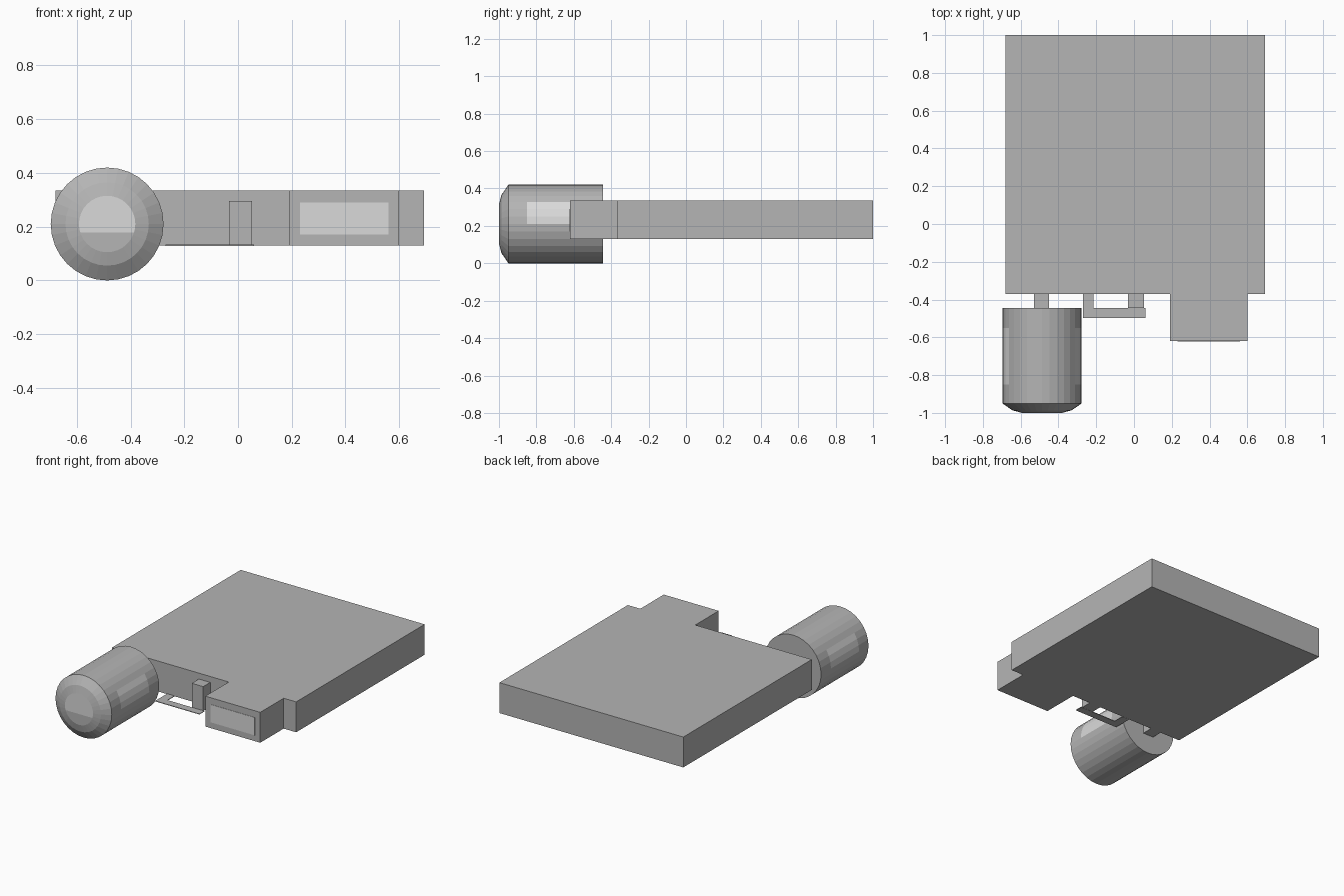
import bpy, bmesh, math

if "Cube" in bpy.data.objects:
    bpy.data.objects.remove(bpy.data.objects["Cube"])


def material(name, v):
    m = bpy.data.materials.new(name)
    m.diffuse_color = (v, v, v, 1)
    m.use_nodes = True
    m.node_tree.nodes["Principled BSDF"].inputs["Base Color"].default_value = m.diffuse_color
    return m


GREY = material("mid grey", 0.46)
LIGHT = material("light grey", 0.70)


def finish(name, bm):
    bmesh.ops.recalc_face_normals(bm, faces=bm.faces[:])
    me = bpy.data.meshes.new(name)
    bm.to_mesh(me)
    bm.free()
    me.materials.append(GREY)
    me.materials.append(LIGHT)
    ob = bpy.data.objects.new(name, me)
    bpy.context.collection.objects.link(ob)
    return ob


def box(name, x, y, z, light=False):
    bm = bmesh.new()
    bmesh.ops.create_cube(bm, size=1)
    for v in bm.verts:
        for i, (a, b) in enumerate((x, y, z)):
            v.co[i] = (a + b) / 2 + v.co[i] * (b - a)
    if light:
        for f in bm.faces:
            f.material_index = 1
    return finish(name, bm)


# main slab and the block on its front edge
Z = (0.13, 0.335)
box("main_slab", (-0.68, 0.693), (-0.37, 1.0), Z)
box("front_block", (0.19, 0.60), (-0.62, -0.37), Z)
box("front_block_panel", (0.23, 0.56), (-0.622, -0.618), (0.17, 0.29), True)

# pegs and thin loop
box("barrel_peg", (-0.53, -0.45), (-0.446, -0.37), (0.13, 0.29))
box("upright_post", (-0.033, 0.052), (-0.445, -0.37), (0.13, 0.295))
T = (0.129, 0.133)
box("loop_bar", (-0.27, 0.06), (-0.497, -0.445), T)
box("loop_leg_left", (-0.27, -0.215), (-0.445, -0.37), T)

# barrel: 32-sided lathe along y, with rounded front
CX, CZ, N = -0.487, 0.21, 32
profile = [(0.21, -0.445), (0.21, -0.55), (0.21, -0.85), (0.21, -0.95),
           (0.155, -0.987), (0.105, -1.0)]
bm = bmesh.new()
rings = []
for r, y in profile:
    rings.append([bm.verts.new((CX + r * math.cos(2 * math.pi * i / N), y,
                                CZ + r * math.sin(2 * math.pi * i / N)))
                  for i in range(N)])
for k in range(len(rings) - 1):
    for i in range(N):
        j = (i + 1) % N
        f = bm.faces.new((rings[k][i], rings[k][j], rings[k + 1][j], rings[k + 1][i]))
        # light side windows, three facets each side
        if k == 1 and (i < 3 or 13 <= i < 16):
            f.material_index = 1
bm.faces.new(rings[0])
cap = bm.faces.new(rings[-1])
# upper part of the front disc is light
bmesh.ops.bisect_plane(bm, geom=[cap] + list(cap.edges) + list(cap.verts),
                       plane_co=(0, 0, 0.178), plane_no=(0, 0, 1))
for f in bm.faces:
    c = f.calc_center_median()
    if c.y < -0.999 and c.z > 0.178:
        f.material_index = 1
finish("barrel", bm)
